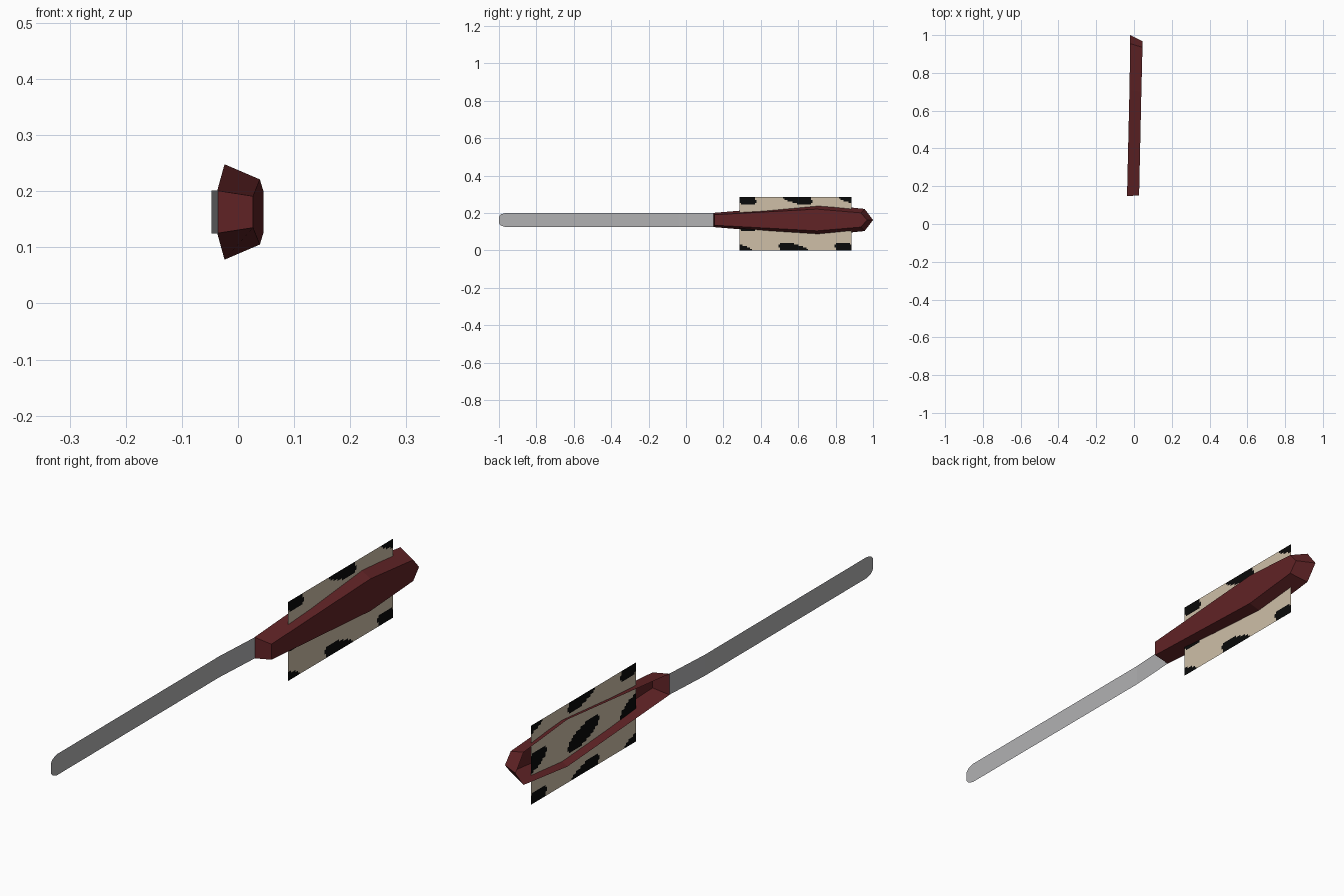
import bpy
import bmesh
from mathutils import Vector

if "Cube" in bpy.data.objects:
    bpy.data.objects.remove(bpy.data.objects["Cube"])

MID_Z = 0.163


def make_material(name, rgb):
    mat = bpy.data.materials.new(name)
    mat.use_nodes = True
    mat.diffuse_color = (*rgb, 1)
    mat.node_tree.nodes["Principled BSDF"].inputs["Base Color"].default_value = (*rgb, 1)
    return mat


def finish(bm, name, *materials):
    mesh = bpy.data.meshes.new(name)
    bm.to_mesh(mesh)
    bm.free()
    for mat in materials:
        mesh.materials.append(mat)
    obj = bpy.data.objects.new(name, mesh)
    bpy.context.collection.objects.link(obj)
    return obj


red = make_material("dark red", (0.12, 0.017, 0.019))
steel = make_material("steel grey", (0.44, 0.44, 0.45))
cream = make_material("cream", (0.62, 0.52, 0.39))
black = make_material("black", (0.003, 0.003, 0.003))

# Blade: a thin strip with a clipped tip, bent slightly where it meets the handle
bm = bmesh.new()
stations = [(-0.047, -1.0, 0.018), (-0.047, -0.99, 0.030), (-0.047, -0.965, 0.038),
            (-0.047, -0.04, 0.038), (-0.036, 0.147, 0.038)]
pairs = [[bm.verts.new((x, y, MID_Z + s * h)) for s in (-1, 1)] for x, y, h in stations]
for a, b in zip(pairs, pairs[1:]):
    bm.faces.new((a[0], b[0], b[1], a[1]))
finish(bm, "blade", steel)


# Handle: a faceted shell, open on one side, between a rim loop and a smaller outer loop
def mirrored_loop(bm, half, tip):
    upper = [bm.verts.new((x, y, MID_Z + h)) for x, y, h in half]
    end = bm.verts.new((tip[0], tip[1], MID_Z))
    lower = [bm.verts.new((x, y, MID_Z - h)) for x, y, h in reversed(half)]
    return upper + [end] + lower


bm = bmesh.new()
rim = mirrored_loop(bm, [(-0.037, 0.147, 0.038), (-0.024, 0.71, 0.085), (-0.02, 0.955, 0.059)],
                    (-0.02, 1.0))
outer = mirrored_loop(bm, [(0.027, 0.152, 0.028), (0.039, 0.70, 0.058), (0.045, 0.935, 0.038)],
                      (0.045, 0.968))
count = len(rim)
for i in range(count):
    j = (i + 1) % count
    bm.faces.new((rim[i], rim[j], outer[j], outer[i]))
for i in range(count // 2):
    bm.faces.new([outer[k] for k in dict.fromkeys((i, i + 1, count - 2 - i, count - 1 - i))])
bmesh.ops.recalc_face_normals(bm, faces=bm.faces)
if max(bm.faces, key=lambda f: f.calc_center_median().x).normal.x < 0:
    bmesh.ops.reverse_faces(bm, faces=bm.faces)
finish(bm, "handle_shell", red)

# Spotted card: an upright sheet inside the handle
START, LENGTH, HEIGHT = 0.285, 0.6, 0.285
COLS, ROWS = 72, 36


def is_spot(y, z):
    """Slanted oval spots repeating at each corner of a two by two tiling."""
    u, v = y / (LENGTH / 2), z / (HEIGHT / 2)
    u, v = (u - round(u)) * LENGTH / 2, (v - round(v)) * HEIGHT / 2
    return ((u + 1.3 * v) / 0.075) ** 2 + (v / 0.042) ** 2 < 1


bm = bmesh.new()
grid = [[bm.verts.new(Vector((0, START + LENGTH * c / COLS, HEIGHT * r / ROWS)))
         for c in range(COLS + 1)] for r in range(ROWS + 1)]
for r in range(ROWS):
    for c in range(COLS):
        face = bm.faces.new((grid[r][c], grid[r][c + 1], grid[r + 1][c + 1], grid[r + 1][c]))
        centre = face.calc_center_median()
        face.material_index = int(is_spot(centre.y - START, centre.z))
finish(bm, "spotted_card", cream, black)
